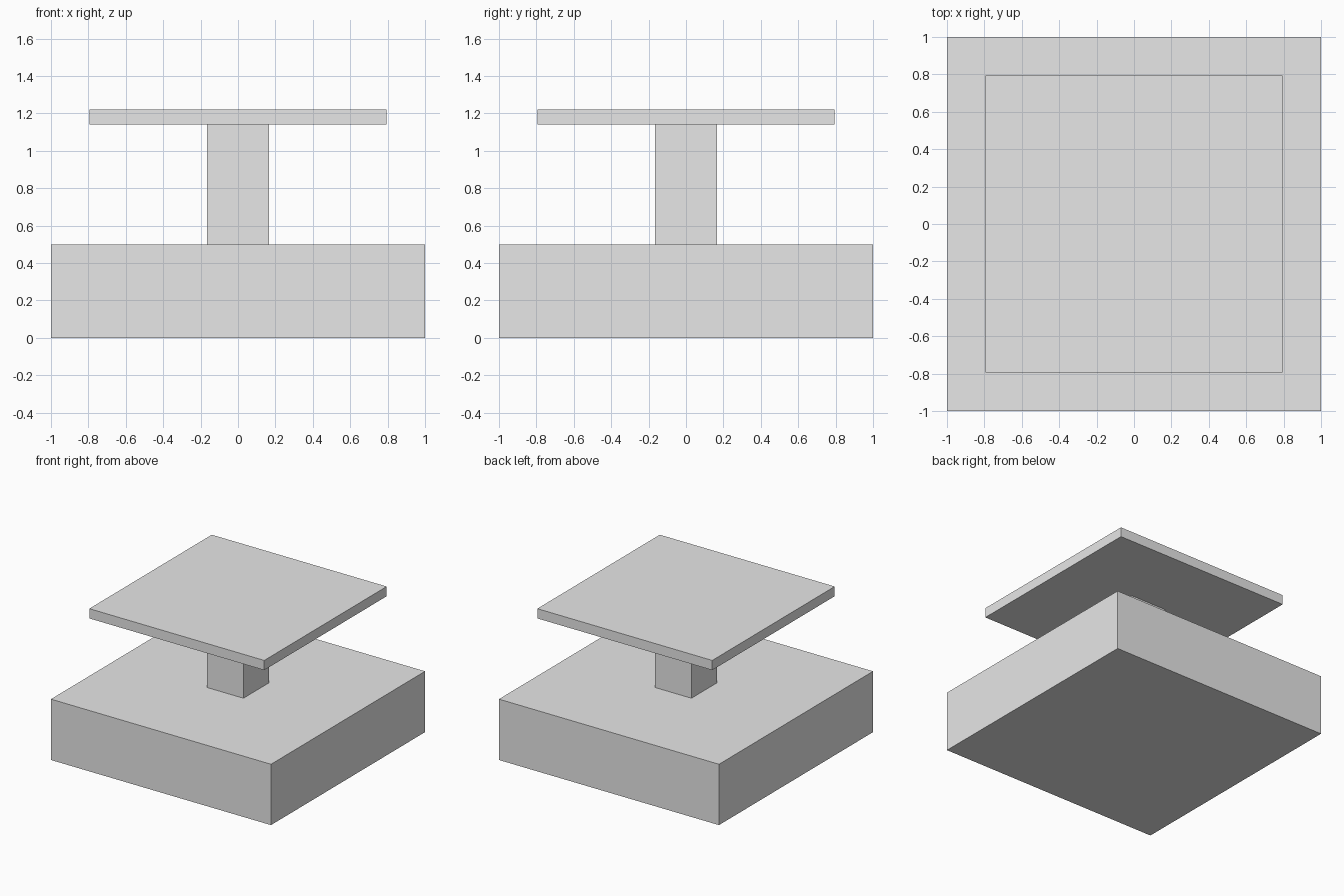
import bpy

cube = bpy.data.objects.get("Cube")
if cube:
    bpy.data.objects.remove(cube, do_unlink=True)

# One plain grey for the whole model
grey = bpy.data.materials.new("light_grey")
grey.use_nodes = True
colour = (0.8, 0.8, 0.8, 1.0)
grey.diffuse_color = colour
grey.node_tree.nodes["Principled BSDF"].inputs["Base Color"].default_value = colour


def square_block(name, width, bottom, top):
    """Square box centred on the z axis, from bottom to top."""
    bpy.ops.mesh.primitive_cube_add(size=1, location=(0, 0, (bottom + top) / 2))
    block = bpy.context.object
    block.name = block.data.name = name
    block.scale = (width, width, top - bottom)
    bpy.ops.object.transform_apply(location=False, rotation=False, scale=True)
    block.data.materials.append(grey)
    return block


BASE_TOP = 0.5
PLATE_BOTTOM = 1.14
PLATE_TOP = 1.22

# Heavy base, slim column and flat top plate
square_block("base", 2.0, 0, BASE_TOP)
square_block("column", 0.33, BASE_TOP, PLATE_BOTTOM)
square_block("top_plate", 1.59, PLATE_BOTTOM, PLATE_TOP)
